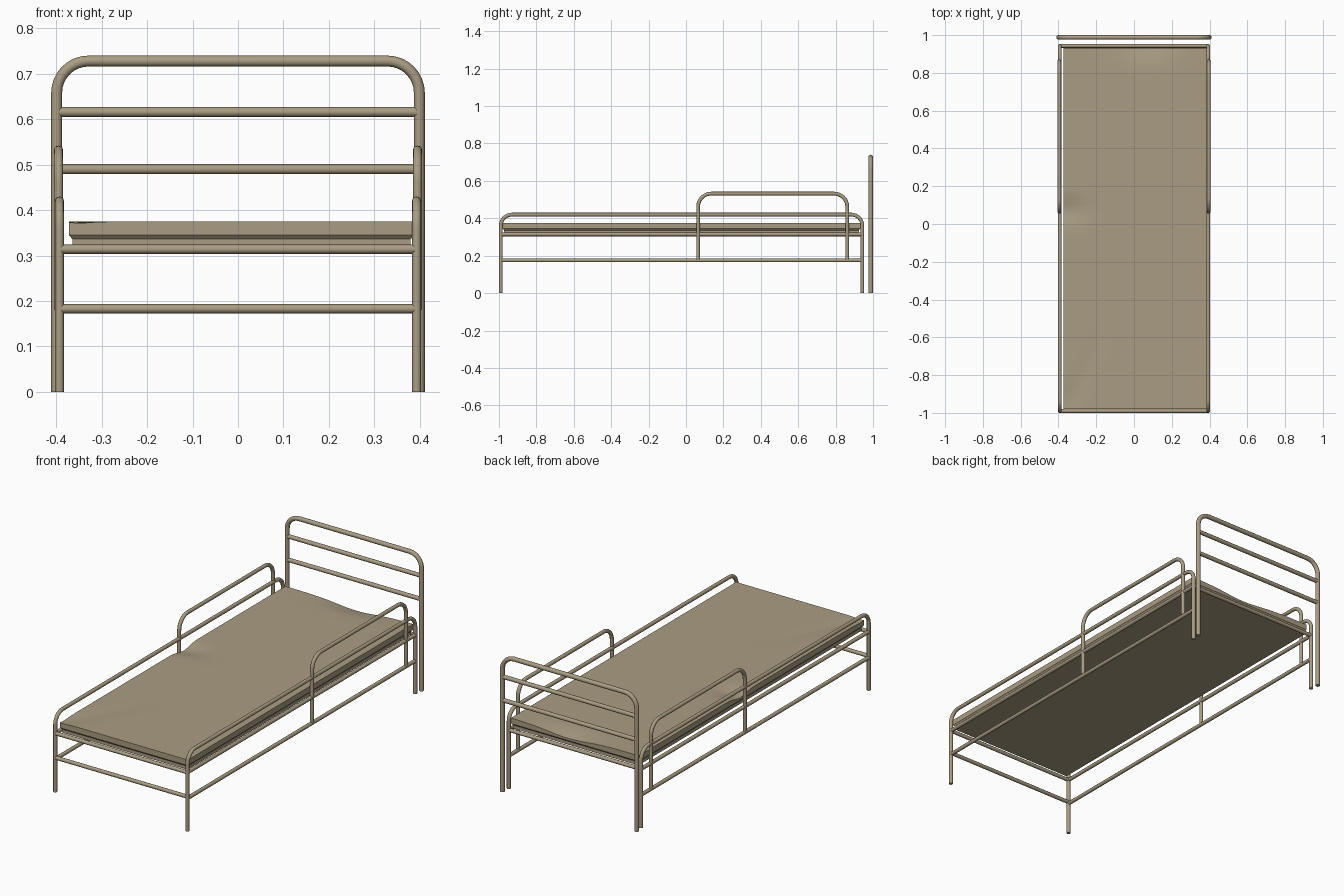
import bpy, bmesh, math
from mathutils import Vector

cube = bpy.data.objects.get("Cube")
if cube:
    bpy.data.objects.remove(cube, do_unlink=True)

# One khaki paint for everything
khaki = bpy.data.materials.new("khaki")
khaki.use_nodes = True
colour = (0.40, 0.335, 0.225, 1)
khaki.diffuse_color = colour
khaki.node_tree.nodes["Principled BSDF"].inputs["Base Color"].default_value = colour


def activate(ob):
    bpy.ops.object.select_all(action='DESELECT')
    ob.select_set(True)
    bpy.context.view_layer.objects.active = ob


def tube(name, points, radius):
    """Round capped tube along a path."""
    curve = bpy.data.curves.new(name, 'CURVE')
    curve.dimensions = '3D'
    curve.bevel_depth = radius
    curve.bevel_resolution = 4
    curve.use_fill_caps = True
    spline = curve.splines.new('POLY')
    spline.points.add(len(points) - 1)
    for p, co in zip(spline.points, points):
        p.co = (*co, 1)
    ob = bpy.data.objects.new(name, curve)
    bpy.context.collection.objects.link(ob)
    activate(ob)
    bpy.ops.object.convert(target='MESH')
    ob = bpy.context.object
    ob.data.materials.clear()
    ob.data.materials.append(khaki)
    bpy.ops.object.shade_smooth_by_angle(angle=math.radians(40))
    return ob


def hoop(a, b, bottom, top, bend, steps=8):
    """Upside-down U as (along, height) pairs with rounded corners."""
    pts = [(a, bottom)]
    for centre, start in ((a + bend, math.pi), (b - bend, math.pi / 2)):
        for i in range(steps + 1):
            t = start - i / steps * math.pi / 2
            pts.append((centre + bend * math.cos(t), top - bend + bend * math.sin(t)))
    return pts + [(b, bottom)]


FOOT, HEAD, SIDE, R = -0.99, 0.943, 0.393, 0.010

# Side frames, guard rails and long rails
for label, s in (("left", 1), ("right", -1)):
    x = s * SIDE
    tube(label + "_side_frame", [(x, y, z) for y, z in hoop(FOOT, HEAD, 0, 0.42, 0.06)], R)
    tube(label + "_guard_rail",
         [(x + s * 0.002, y, z) for y, z in hoop(0.065, 0.862, 0.18, 0.532, 0.07)], R)
    for part, z in (("upper", 0.314), ("lower", 0.175)):
        tube(f"{label}_{part}_rail", [(x, FOOT, z), (x, HEAD, z)], R)

# Cross rails
for name, y, z in (("foot_upper_rail", FOOT, 0.314), ("foot_lower_rail", FOOT, 0.183),
                   ("head_cross_rail", HEAD, 0.314)):
    tube(name, [(-SIDE, y, z), (SIDE, y, z)], R)

# Headboard
HB = 0.988
tube("headboard_frame", [(x, HB, z) for x, z in hoop(-0.399, 0.399, 0, 0.728, 0.07)], 0.012)
for name, z in (("headboard_upper_bar", 0.616), ("headboard_lower_bar", 0.49)):
    tube(name, [(-0.395, HB, z), (0.395, HB, z)], 0.011)

# Mattress: soft dented top, overhanging side and flat base
X0, X1, Y0, Y1, TOP = -0.372, 0.388, -0.98, 0.932, 0.375


def dent(x, y):
    head = 0.02 * math.exp(-((x - 0.05) / 0.16) ** 2 - ((y - 0.95) / 0.07) ** 2)
    side = 0.018 * math.exp(-((x + 0.38) / 0.12) ** 2 - ((y - 0.07) / 0.06) ** 2)
    a, b = Vector((-0.35, -0.95)), Vector((-0.1, -0.45))
    p, d = Vector((x, y)) - a, b - a
    t = min(max(p.dot(d) / d.length_squared, 0), 1)
    fold = 0.006 * (1 - t) * math.exp(-((p - d * t).length / 0.04) ** 2)
    return head + side + fold


bm = bmesh.new()
bmesh.ops.create_grid(bm, x_segments=24, y_segments=60, size=1)
for v in bm.verts:
    v.co.x = X0 + (v.co.x + 1) / 2 * (X1 - X0)
    v.co.y = Y0 + (v.co.y + 1) / 2 * (Y1 - Y0)
    v.co.z = TOP - dent(v.co.x, v.co.y)
cx, cy = (X0 + X1) / 2, (Y0 + Y1) / 2
edges = [e for e in bm.edges if e.is_boundary]
for z, inset in ((0.345, 0), (0.336, 0.008), (0.318, 0.008)):
    new = bmesh.ops.extrude_edge_only(bm, edges=edges)["geom"]
    edges = [g for g in new if isinstance(g, bmesh.types.BMEdge)]
    for v in [g for g in new if isinstance(g, bmesh.types.BMVert)]:
        v.co.z = z
        v.co.x = min(max(v.co.x, X0 + inset), X1 - inset)
        v.co.y = min(max(v.co.y, Y0 + inset), Y1 - inset)
    edges = [e for e in edges if e.is_boundary]
bmesh.ops.holes_fill(bm, edges=edges, sides=0)
bmesh.ops.recalc_face_normals(bm, faces=bm.faces)
mesh = bpy.data.meshes.new("mattress")
bm.to_mesh(mesh)
bm.free()
mesh.materials.append(khaki)
mattress = bpy.data.objects.new("mattress", mesh)
bpy.context.collection.objects.link(mattress)
activate(mattress)
bpy.ops.object.shade_smooth_by_angle(angle=math.radians(35))
